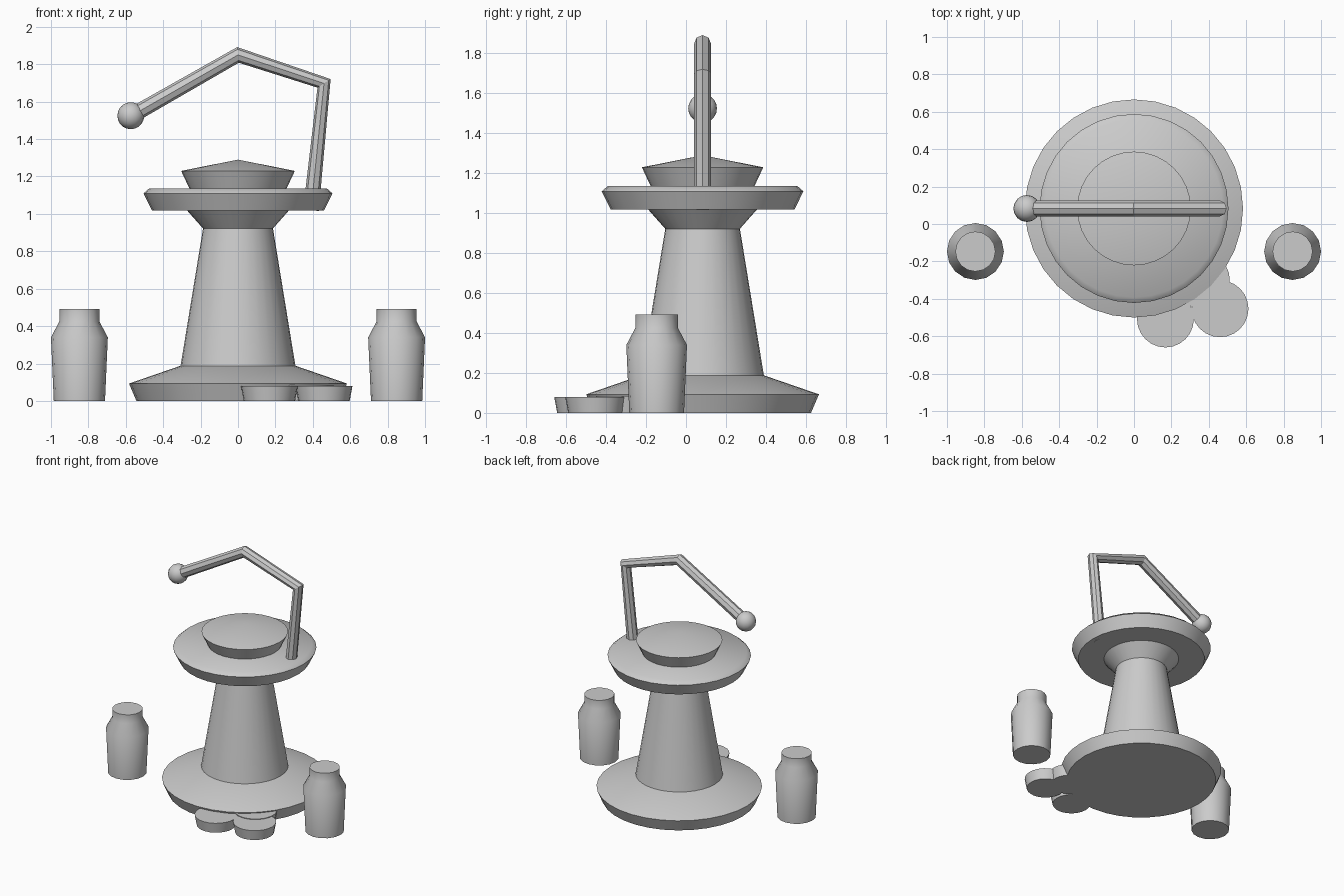
import bpy
import bmesh
import math

cube = bpy.data.objects.get("Cube")
if cube:
    bpy.data.objects.remove(cube, do_unlink=True)

GREY = (0.6, 0.6, 0.6, 1.0)
grey = bpy.data.materials.new("plain grey")
grey.use_nodes = True
grey.diffuse_color = GREY
grey.node_tree.nodes["Principled BSDF"].inputs["Base Color"].default_value = GREY

AXIS_Y = 0.083  # the tower stands slightly behind the middle


def finish(obj, smooth_angle=None):
    obj.data.materials.append(grey)
    if smooth_angle:
        bpy.ops.object.select_all(action="DESELECT")
        obj.select_set(True)
        bpy.context.view_layer.objects.active = obj
        bpy.ops.object.shade_smooth_by_angle(angle=math.radians(smooth_angle))
    return obj


def turned(name, profile, x, y, sides):
    """Closed solid of revolution from (radius, height) pairs, bottom to top."""
    bm = bmesh.new()
    rings = []
    for radius, z in profile:
        if radius == 0:
            rings.append([bm.verts.new((0, 0, z))])
        else:
            angles = [math.tau * i / sides for i in range(sides)]
            rings.append([bm.verts.new((radius * math.cos(a), radius * math.sin(a), z)) for a in angles])
    for low, high in zip(rings, rings[1:]):
        for i in range(sides):
            j = (i + 1) % sides
            if len(high) == 1:
                bm.faces.new((low[i], low[j], high[0]))
            else:
                bm.faces.new((low[i], low[j], high[j], high[i]))
    bm.faces.new(rings[0][::-1])
    if len(rings[-1]) > 1:
        bm.faces.new(rings[-1])
    mesh = bpy.data.meshes.new(name)
    bm.to_mesh(mesh)
    bm.free()
    obj = bpy.data.objects.new(name, mesh)
    obj.location = (x, y, 0)
    bpy.context.collection.objects.link(obj)
    return finish(obj, 45)


# Tower: base, column, tray and cap
turned("base", [(0.543, 0), (0.583, 0.093), (0.307, 0.188)], 0, AXIS_Y, 32)
turned("column", [(0.307, 0.188), (0.187, 0.922), (0.272, 1.018)], 0, AXIS_Y, 32)
turned("tray", [(0.46, 1.018), (0.505, 1.11), (0.475, 1.136)], 0, AXIS_Y, 32)
turned("cap", [(0.26, 1.136), (0.304, 1.23), (0, 1.29)], 0, AXIS_Y, 32)

# Bent arm over the tower
curve = bpy.data.curves.new("arm", "CURVE")
curve.dimensions = "3D"
curve.bevel_depth = 0.042
curve.bevel_resolution = 2
curve.use_fill_caps = True
path = [(0.39, 1.02), (0.46, 1.698), (0, 1.85), (-0.57, 1.525)]
spline = curve.splines.new("POLY")
spline.points.add(len(path) - 1)
spline.use_smooth = False
for point, (x, z) in zip(spline.points, path):
    point.co = (x, AXIS_Y, z, 1)
arm = bpy.data.objects.new("arm", curve)
bpy.context.collection.objects.link(arm)
finish(arm)
bpy.ops.object.select_all(action="DESELECT")
arm.select_set(True)
bpy.context.view_layer.objects.active = arm
bpy.ops.object.convert(target="MESH")

# Ball at the tip of the arm
bpy.ops.mesh.primitive_uv_sphere_add(segments=16, ring_count=10, radius=0.072,
                                     location=(-0.573, AXIS_Y, 1.525))
ball = bpy.context.object
ball.name = "arm_ball"
finish(ball, 45)

# Jars on both sides
jar = [(0.137, 0), (0.152, 0.34), (0.107, 0.425), (0.107, 0.492)]
for side, x in (("left", 0.848), ("right", -0.848)):
    turned(side + "_jar", jar, x, -0.147, 16)

# Cluster of low discs beside the base
discs = [("front_disc", 0.168, -0.508, 0.08),
         ("side_disc", 0.46, -0.453, 0.08),
         ("inner_disc", 0.36, -0.3, 0.085)]
for name, x, y, top in discs:
    turned(name, [(0.137, 0), (0.152, top)], x, y, 24)
